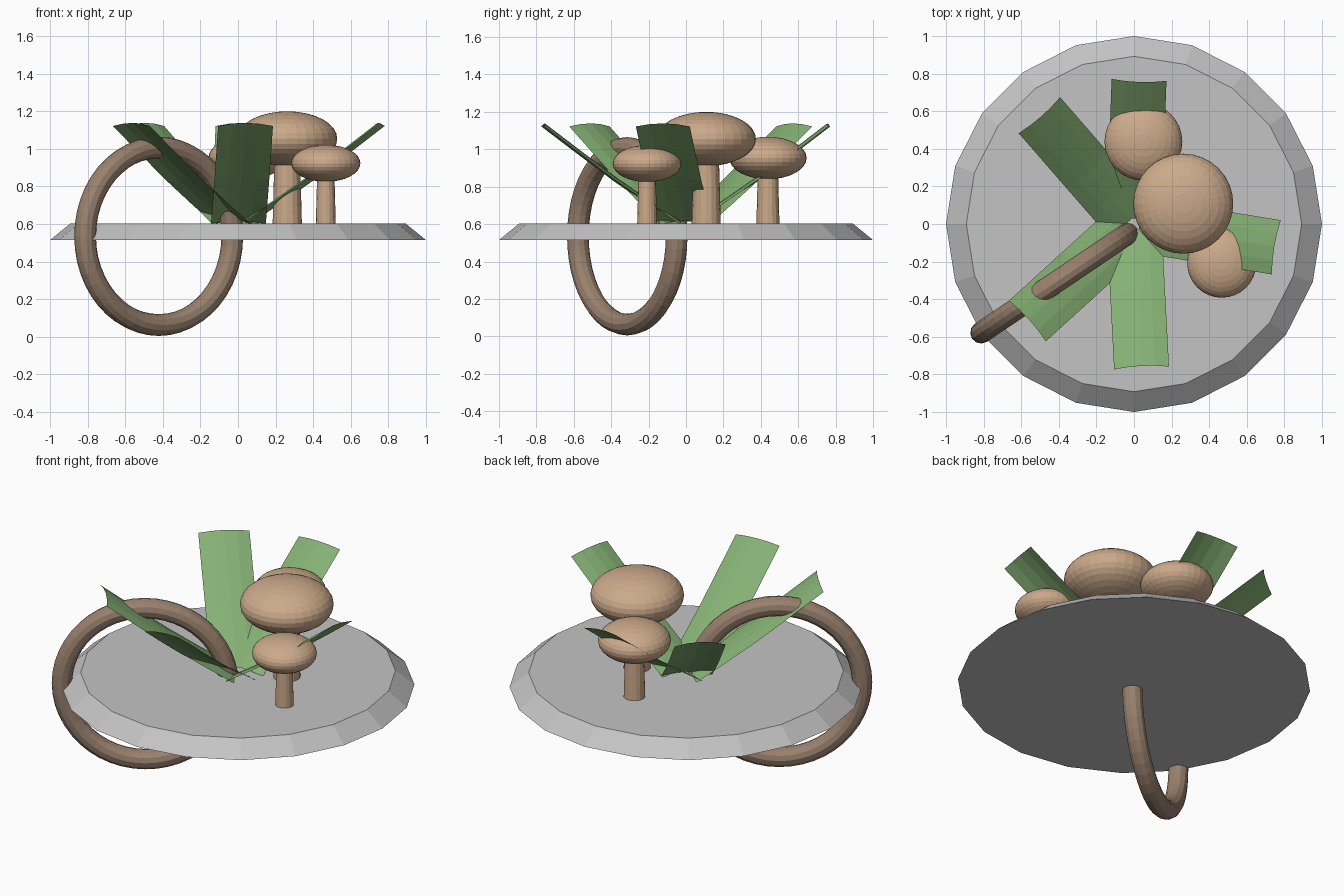
import bpy, bmesh, math
from mathutils import Matrix, Vector

if "Cube" in bpy.data.objects:
    bpy.data.objects.remove(bpy.data.objects["Cube"])


def material(name, rgb):
    m = bpy.data.materials.new(name)
    m.diffuse_color = (*rgb, 1.0)
    m.use_nodes = True
    m.node_tree.nodes["Principled BSDF"].inputs["Base Color"].default_value = m.diffuse_color
    return m


GREY = material("stone grey", (0.55, 0.55, 0.55))
TAN = material("mushroom tan", (0.60, 0.40, 0.255))
BROWN = material("ring brown", (0.32, 0.22, 0.155))
GREEN = material("leaf green", (0.235, 0.44, 0.175))


def finish(name, mat):
    ob = bpy.context.object
    ob.name = name
    ob.data.materials.append(mat)
    return ob


def cone(name, mat, sides, r1, r2, z1, z2, x=0, y=0, spin=0):
    bpy.ops.mesh.primitive_cone_add(vertices=sides, radius1=r1, radius2=r2, depth=z2 - z1,
                                    location=(x, y, (z1 + z2) / 2), rotation=(0, 0, spin))
    return finish(name, mat)


# Bevelled disc base
cone("base_disc", GREY, 20, 1.0, 0.892, 0.515, 0.603)

# Upright ring passing through the disc
bpy.ops.mesh.primitive_torus_add(major_segments=48, minor_segments=12,
                                 major_radius=0.472, minor_radius=0.058,
                                 location=(-0.422, -0.314, 0.535),
                                 rotation=(math.radians(90), 0, math.radians(34)))
finish("ring", BROWN)


# Mushrooms: tapered stem and flattened cap
def mushroom(name, x, y, cap_r, cap_low, cap_top, stem_r):
    mid = (cap_low + cap_top) / 2
    cone(name + "_stem", TAN, 16, stem_r, stem_r * 0.84, 0.595, mid, x, y)
    bpy.ops.mesh.primitive_uv_sphere_add(segments=32, ring_count=16, radius=1,
                                         location=(x, y, mid))
    cap = finish(name + "_cap", TAN)
    cap.scale = (cap_r, cap_r, (cap_top - cap_low) / 2)


mushroom("large_mushroom", 0.262, 0.108, 0.266, 0.91, 1.20, 0.078)
mushroom("back_mushroom", 0.05, 0.438, 0.207, 0.84, 1.067, 0.062)
mushroom("front_mushroom", 0.467, -0.208, 0.184, 0.825, 1.022, 0.053)


# Leaves: thin arched strips rising outward from the middle
PROFILE = [(0.04, 0.600), (0.20, 0.706), (0.38, 0.830), (0.57, 0.972), (0.767, 1.122)]
HALF_WIDTH, ARCH, ACROSS = 0.146, 0.020, 4


def leaf(name, angle):
    bm = bmesh.new()
    lift = Vector((-0.57, 0, 0.82)) * ARCH
    rows = []
    for s, z in PROFILE:
        row = []
        for i in range(ACROSS + 1):
            t = 2 * i / ACROSS - 1
            row.append(bm.verts.new(Vector((s, t * HALF_WIDTH, z)) + lift * (1 - t * t)))
        rows.append(row)
    for a, b in zip(rows, rows[1:]):
        for i in range(ACROSS):
            bm.faces.new((a[i], b[i], b[i + 1], a[i + 1]))
    bm.transform(Matrix.Rotation(math.radians(angle), 4, 'Z'))
    me = bpy.data.meshes.new(name)
    bm.to_mesh(me)
    bm.free()
    me.materials.append(GREEN)
    bpy.context.collection.objects.link(bpy.data.objects.new(name, me))


for name, angle in (("back_leaf", 88), ("back_left_leaf", 131), ("front_left_leaf", 222.3),
                    ("front_leaf", -87), ("right_leaf", -9.3)):
    leaf(name, angle)
